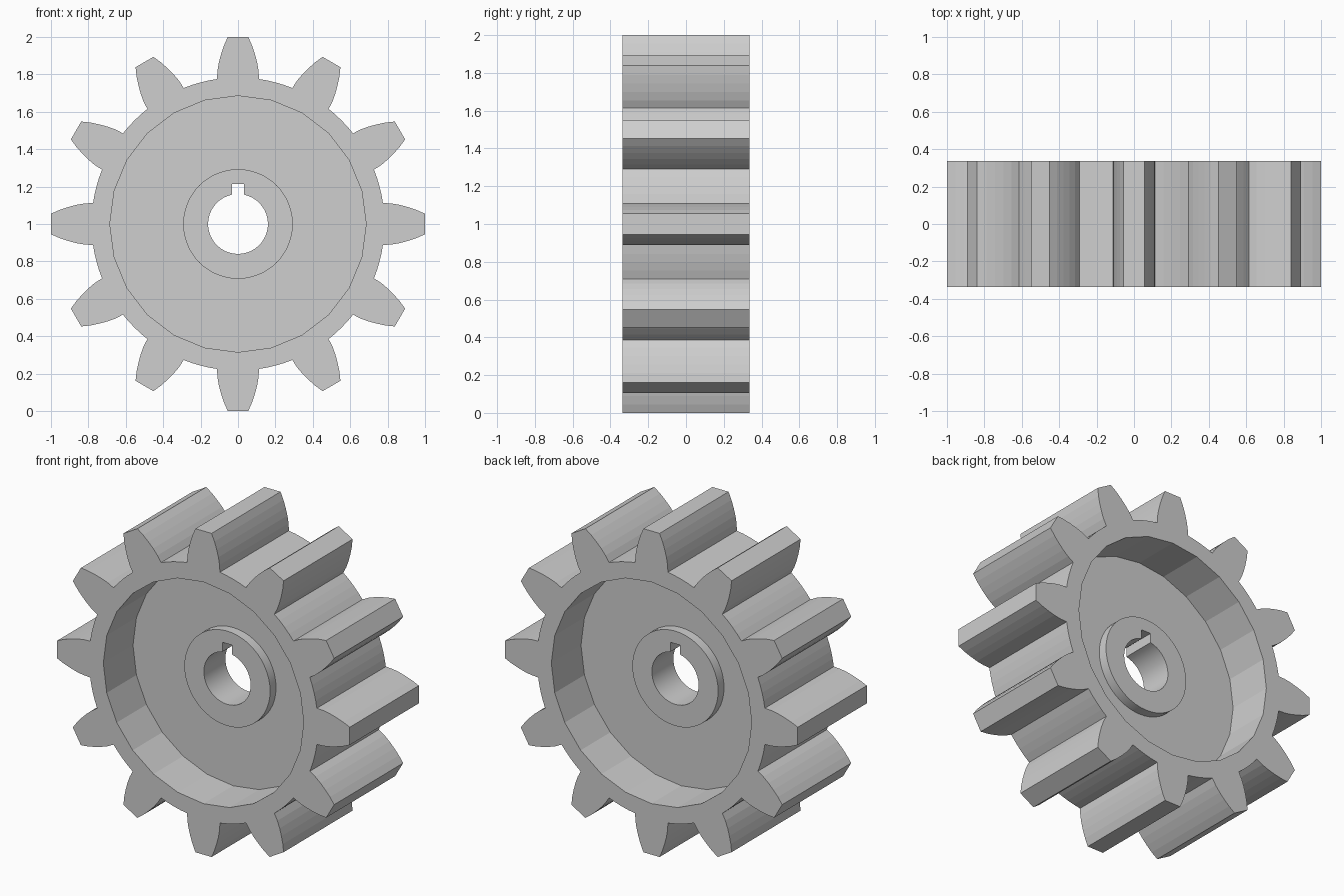
import bpy, bmesh, math
from mathutils import Matrix

if "Cube" in bpy.data.objects:
    bpy.data.objects.remove(bpy.data.objects["Cube"])

steel = bpy.data.materials.new("light_grey_metal")
steel.diffuse_color = (0.62, 0.62, 0.62, 1)
steel.use_nodes = True
steel.node_tree.nodes["Principled BSDF"].inputs["Base Color"].default_value = steel.diffuse_color


def circle(r, n):
    return [(r * math.cos(2 * math.pi * i / n), r * math.sin(2 * math.pi * i / n)) for i in range(n)]


def prism(name, outlines, half, smooth=False):
    """Extrude closed outlines (inner ones become holes) along y, centred on z = 1."""
    cu = bpy.data.curves.new(name + "_profile", 'CURVE')
    cu.dimensions, cu.fill_mode, cu.extrude = '2D', 'BOTH', half
    for pts in outlines:
        sp = cu.splines.new('POLY')
        sp.points.add(len(pts) - 1)
        for p, (x, y) in zip(sp.points, pts):
            p.co = (x, y, 0, 1)
        sp.use_cyclic_u = True
    tmp = bpy.data.objects.new(name + "_profile", cu)
    bpy.context.collection.objects.link(tmp)
    dg = bpy.context.evaluated_depsgraph_get()
    me = bpy.data.meshes.new_from_object(tmp.evaluated_get(dg))
    bpy.data.objects.remove(tmp)
    bpy.data.curves.remove(cu)

    bm = bmesh.new()
    bm.from_mesh(me)
    bmesh.ops.remove_doubles(bm, verts=bm.verts, dist=1e-4)
    bmesh.ops.recalc_face_normals(bm, faces=bm.faces)
    bmesh.ops.transform(bm, verts=bm.verts,
                        matrix=Matrix.Translation((0, 0, 1)) @ Matrix.Rotation(math.pi / 2, 4, 'X'))
    for f in bm.faces:
        f.smooth = False
    bm.to_mesh(me)
    bm.free()
    me.name = name
    me.materials.clear()
    me.materials.append(steel)
    ob = bpy.data.objects.new(name, me)
    bpy.context.collection.objects.link(ob)
    if smooth:
        bpy.ops.object.select_all(action='DESELECT')
        ob.select_set(True)
        bpy.context.view_layer.objects.active = ob
        bpy.ops.object.shade_smooth_by_angle(angle=math.radians(25))
    return ob


# Toothed rim: one tooth flank, mirrored and repeated twelve times
flank = [(0.775, 0.112), (0.82, 0.110), (0.865, 0.102), (0.91, 0.090), (0.955, 0.075), (1.0, 0.055)]
tooth = [(x, -y) for x, y in flank] + flank[::-1]
root_r = math.hypot(*flank[0])
root_a = math.atan2(flank[0][1], flank[0][0])
gap = math.radians(30) - 2 * root_a
tooth += [(root_r * math.cos(root_a + gap * t / 4), root_r * math.sin(root_a + gap * t / 4)) for t in (1, 2, 3)]
rim = []
for k in range(12):
    c, s = math.cos(k * math.pi / 6), math.sin(k * math.pi / 6)
    rim += [(x * c - y * s, x * s + y * c) for x, y in tooth]
prism("toothed_rim", [rim, circle(0.685, 24)], 0.337)

# Thin web between rim and hub
prism("web", [circle(0.70, 24), circle(0.28, 48)], 0.047)

# Hub with keyed bore
bore, kw, kt = 0.16, 0.033, 0.215
a = math.asin(kw / bore)
start, sweep = math.pi / 2 + a, 2 * math.pi - 2 * a
keyhole = [(bore * math.cos(start + sweep * i / 40), bore * math.sin(start + sweep * i / 40)) for i in range(41)]
keyhole += [(kw, kt), (-kw, kt)]
prism("hub", [circle(0.293, 48), keyhole], 0.105, smooth=True)
